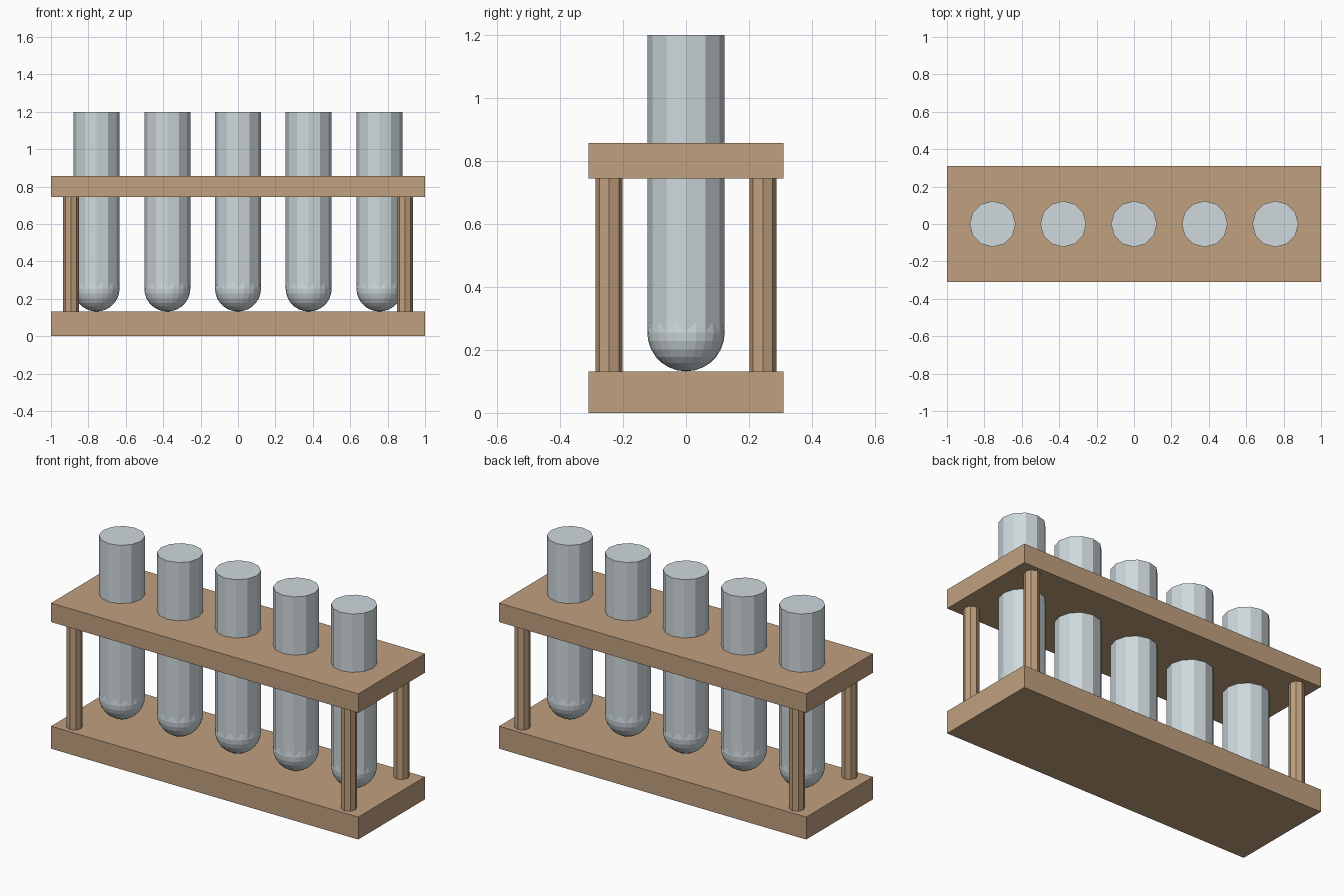
import bpy
import math

cube = bpy.data.objects.get("Cube")
if cube:
    bpy.data.objects.remove(cube, do_unlink=True)


def make_material(name, rgb):
    mat = bpy.data.materials.new(name)
    mat.use_nodes = True
    mat.diffuse_color = (*rgb, 1)
    mat.node_tree.nodes["Principled BSDF"].inputs["Base Color"].default_value = (*rgb, 1)
    return mat


wood = make_material("light_wood", (0.53, 0.35, 0.21))
glass = make_material("pale_glass", (0.62, 0.69, 0.72))


def finish(name, mat):
    obj = bpy.context.object
    obj.name = name
    obj.data.materials.append(mat)
    return obj


def board(name, bottom, top):
    bpy.ops.mesh.primitive_cube_add(size=1, location=(0, 0, (bottom + top) / 2))
    obj = finish(name, wood)
    obj.scale = (2, 0.62, top - bottom)


def column(name, mat, x, y, bottom, top, radius, sides):
    bpy.ops.mesh.primitive_cylinder_add(
        vertices=sides, radius=radius, depth=top - bottom,
        location=(x, y, (bottom + top) / 2))
    finish(name, mat)


# Rack boards
board("base_board", 0, 0.132)
board("top_board", 0.745, 0.857)

# Corner posts
for side, x in (("left", 0.893), ("right", -0.893)):
    for end, y in (("front", -0.244), ("back", 0.244)):
        column(f"{end}_{side}_post", wood, x, y, 0.12, 0.76, 0.043, 8)

# Closed tubes with round tips
RADIUS = 0.123
for i in range(5):
    x = (i - 2) * 0.378
    column(f"tube_{i + 1}", glass, x, 0, 0.25, 1.2, RADIUS, 12)
    bpy.ops.mesh.primitive_uv_sphere_add(
        segments=24, ring_count=14, radius=RADIUS, location=(x, 0, 0.255))
    finish(f"tube_tip_{i + 1}", glass)
